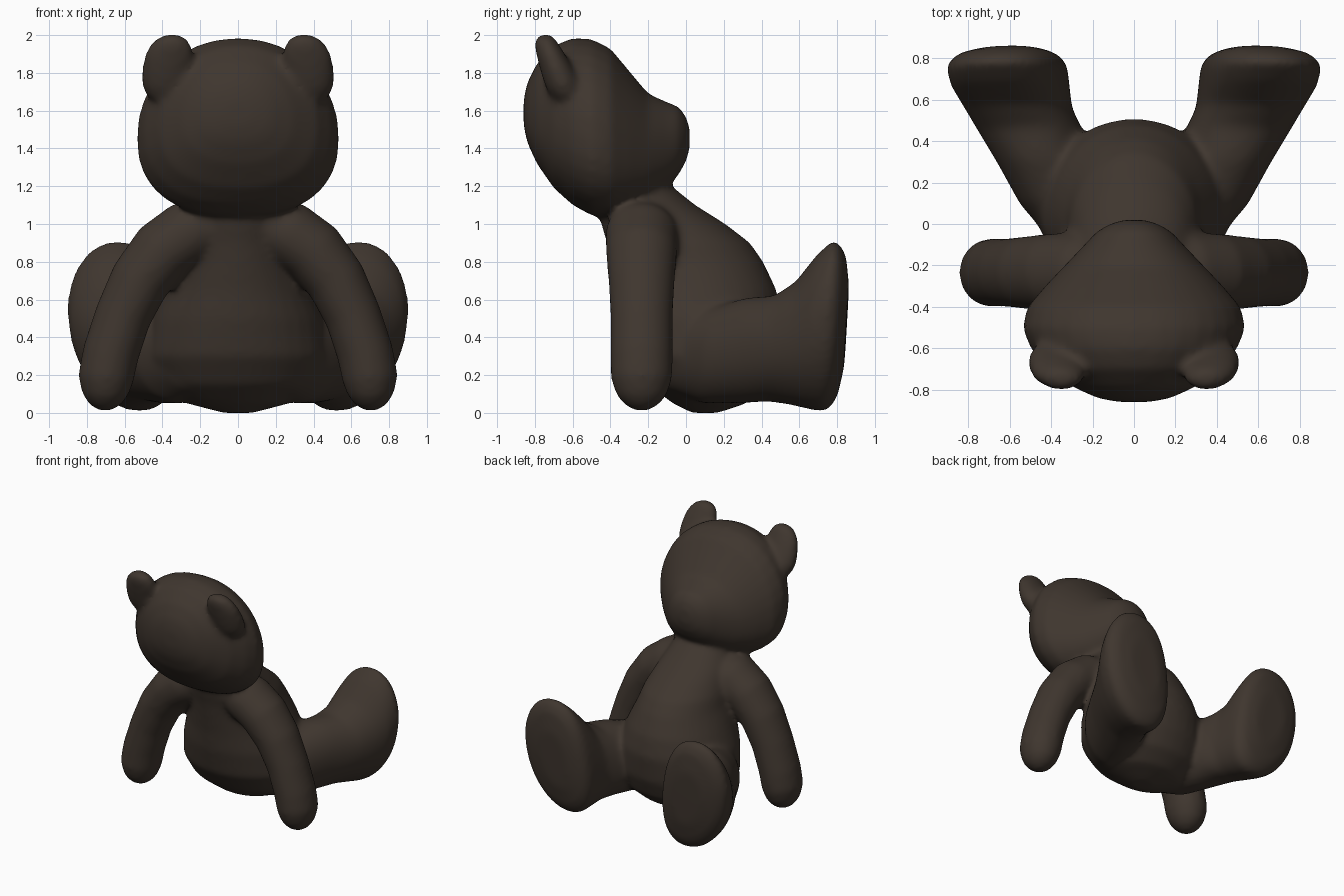
import bpy, bmesh, math
from mathutils import Vector

fur = bpy.data.materials.new("dark brown fur")
fur.diffuse_color = (0.05, 0.037, 0.028, 1)
SIDES = 32
bm = bmesh.new()


def loft(rings, power=2.0):
    """Closed tube through rings of (centre, half-axis u, half-axis v, bow).
    The bow shifts both v ends of a ring, making it egg or D shaped."""
    loops = []
    for c, u, v, bow in rings:
        loop = []
        for i in range(SIDES):
            a = 2 * math.pi * i / SIDES
            ca, sa = math.cos(a), math.sin(a)
            cu = math.copysign(abs(ca) ** (2 / power), ca)
            sv = math.copysign(abs(sa) ** (2 / power), sa)
            p = Vector(c) + Vector(u) * cu + Vector(v) * sv + Vector(bow) * sv * sv
            loop.append(bm.verts.new(p))
        loops.append(loop)
    faces = [bm.faces.new(loops[0]), bm.faces.new(loops[-1])]
    for a, b in zip(loops, loops[1:]):
        for i in range(SIDES):
            j = (i + 1) % SIDES
            faces.append(bm.faces.new((a[i], a[j], b[j], b[i])))
    bmesh.ops.recalc_face_normals(bm, faces=faces)


# torso: z, y back, y front, half width
torso = [(0.0, 0.03, 0.17, 0.08), (0.05, -0.07, 0.32, 0.27), (0.15, -0.20, 0.43, 0.42),
         (0.30, -0.30, 0.49, 0.48), (0.50, -0.35, 0.51, 0.45), (0.65, -0.37, 0.48, 0.39),
         (0.80, -0.40, 0.41, 0.33), (0.90, -0.42, 0.34, 0.31), (1.00, -0.45, 0.21, 0.28),
         (1.10, -0.455, 0.05, 0.25), (1.22, -0.42, -0.10, 0.20)]
loft([((0, (b + f) / 2, z), (w, 0, 0), (0, (f - b) / 2, 0), (0, 0, 0)) for z, b, f, w in torso])

# head with muzzle, widest at the cheeks: y, z low, z high, half width
head = [(-0.86, 1.52, 1.66, 0.08), (-0.84, 1.43, 1.75, 0.18), (-0.79, 1.32, 1.85, 0.29),
        (-0.70, 1.19, 1.945, 0.42), (-0.60, 1.10, 1.985, 0.50), (-0.50, 1.045, 1.98, 0.54),
        (-0.40, 1.03, 1.93, 0.515), (-0.30, 1.06, 1.81, 0.43), (-0.20, 1.11, 1.69, 0.335),
        (-0.10, 1.19, 1.645, 0.24), (-0.04, 1.26, 1.625, 0.185), (0.0, 1.33, 1.57, 0.12),
        (0.02, 1.40, 1.51, 0.05)]
EGG = 0.13
rings = []
for y, a, b, w in head:
    h = (b - a) / 2
    rings.append(((0, y, a + h - EGG * h), (w, 0, 0), (0, 0, h), (0, 0, EGG * h)))
loft(rings, 2.2)

# arm: x, z, half thickness in the front view
arm = [(0.14, 1.00, 0.15), (0.265, 0.95, 0.175), (0.40, 0.855, 0.172), (0.52, 0.70, 0.16),
       (0.61, 0.51, 0.15), (0.675, 0.31, 0.15), (0.70, 0.18, 0.148), (0.705, 0.09, 0.12),
       (0.71, 0.04, 0.08), (0.712, 0.01, 0.03)]
# leg and foot: y, x, z, half width, half height
leg = [(-0.08, 0.28, 0.30, 0.12, 0.18), (0.10, 0.37, 0.30, 0.18, 0.25),
       (0.30, 0.44, 0.33, 0.22, 0.28), (0.45, 0.50, 0.34, 0.25, 0.28),
       (0.56, 0.56, 0.37, 0.255, 0.325), (0.67, 0.60, 0.43, 0.28, 0.41),
       (0.75, 0.615, 0.46, 0.285, 0.455), (0.79, 0.615, 0.46, 0.27, 0.435),
       (0.825, 0.61, 0.46, 0.225, 0.37), (0.85, 0.60, 0.46, 0.13, 0.22)]
# ear: distance along its lean, half width, half thickness
ear = [(-0.19, 0.09, 0.07), (-0.12, 0.125, 0.085), (-0.04, 0.135, 0.08), (0.04, 0.135, 0.07),
       (0.10, 0.115, 0.06), (0.145, 0.08, 0.05), (0.165, 0.03, 0.025)]

for s in (-1, 1):
    rings = []
    for i, (x, z, r) in enumerate(arm):
        p, n = arm[max(i - 1, 0)], arm[min(i + 1, len(arm) - 1)]
        t = Vector((n[0] - p[0], 0, n[1] - p[1])).normalized()
        rings.append(((s * x, -0.235, z), (s * -t.z * r, 0, t.x * r), (0, r * 1.1, 0), (0, 0, 0)))
    loft(rings)
    loft([((s * x, y, z), (s * w, -0.02 * w, 0), (s * 0.13 * h, 0.06 * h, h), (-s * 0.08 * h, 0, 0))
          for y, x, z, w, h in leg], 2.15)
    loft([((s * (0.37 - 0.13 * d), -0.70 - 0.38 * d, 1.85 + 0.92 * d),
           (s * w, 0.02 * w, 0), (0, t, 0.3 * t), (0, 0, 0)) for d, w, t in ear])

mesh = bpy.data.meshes.new("stuffed_bear")
bm.to_mesh(mesh)
bm.free()
bear = bpy.data.objects.new("stuffed_bear", mesh)
bpy.context.collection.objects.link(bear)
mesh.materials.append(fur)

# fuse the parts into one soft skin
fuse = bear.modifiers.new("fuse", 'REMESH')
fuse.mode = 'VOXEL'
fuse.voxel_size = 0.018
fuse.use_smooth_shade = True
soft = bear.modifiers.new("soften", 'SMOOTH')
soft.factor = 0.5
soft.iterations = 18
